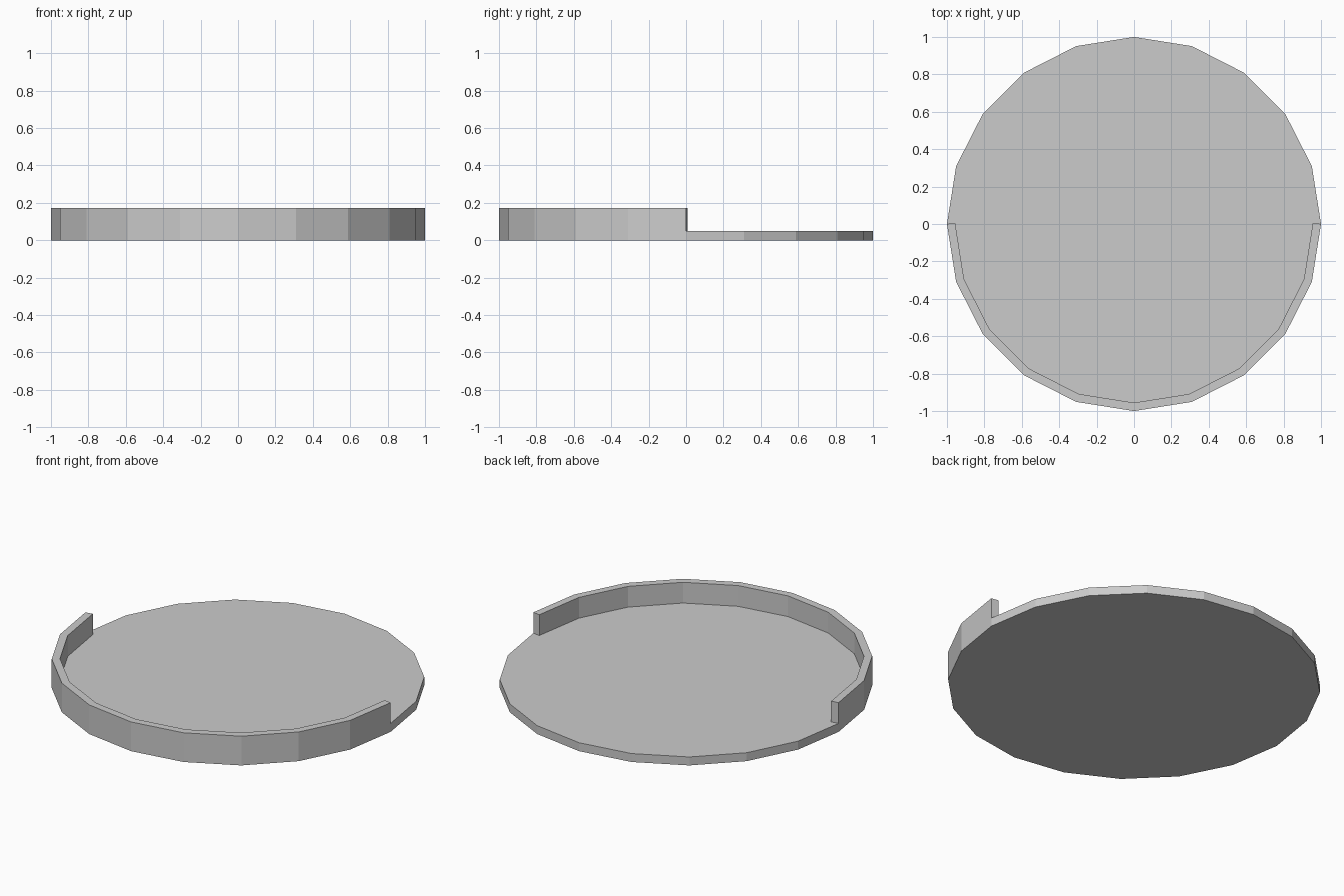
import bpy
import bmesh
from math import sin, cos, pi

if "Cube" in bpy.data.objects:
    bpy.data.objects.remove(bpy.data.objects["Cube"])

SIDES = 20
BASE_H = 0.05
WALL_TOP = 0.173
WALL_T = 0.044


def make_object(name, bm):
    bmesh.ops.recalc_face_normals(bm, faces=bm.faces)
    mesh = bpy.data.meshes.new(name)
    bm.to_mesh(mesh)
    bm.free()
    obj = bpy.data.objects.new(name, mesh)
    bpy.context.collection.objects.link(obj)
    return obj


def extrude_outline(name, points, z0, z1):
    bm = bmesh.new()
    face = bm.faces.new([bm.verts.new((x, y, z0)) for x, y in points])
    top = bmesh.ops.extrude_face_region(bm, geom=[face], use_keep_orig=True)
    verts = [g for g in top["geom"] if isinstance(g, bmesh.types.BMVert)]
    bmesh.ops.translate(bm, verts=verts, vec=(0, 0, z1 - z0))
    return make_object(name, bm)


def ring_point(i, r=1.0):
    a = 2 * pi * i / SIDES
    return (r * cos(a), r * sin(a))


# Flat twenty-sided floor disc
extrude_outline("floor_disc", [ring_point(i) for i in range(SIDES)], 0, BASE_H)

# Half-round rim wall on the front half, even thickness, ends square to the wall
half = SIDES // 2
outer = [ring_point(i) for i in range(half, SIDES + 1)]
step = pi / SIDES
inner = [ring_point(i, 1 - WALL_T / cos(step)) for i in range(half + 1, SIDES)]
end_x, end_y = 1 - WALL_T * cos(step), WALL_T * sin(step)
inner = [(-end_x, end_y)] + inner + [(end_x, end_y)]

bm = bmesh.new()
rows = [[bm.verts.new((x, y, z)) for x, y in line]
        for line, z in ((outer, BASE_H), (outer, WALL_TOP),
                        (inner, WALL_TOP), (inner, BASE_H))]
for k in range(4):
    a, b = rows[k], rows[(k + 1) % 4]
    for i in range(half):
        bm.faces.new((a[i], a[i + 1], b[i + 1], b[i]))
for i in (0, half):
    bm.faces.new([row[i] for row in rows])
make_object("rim_wall", bm)
